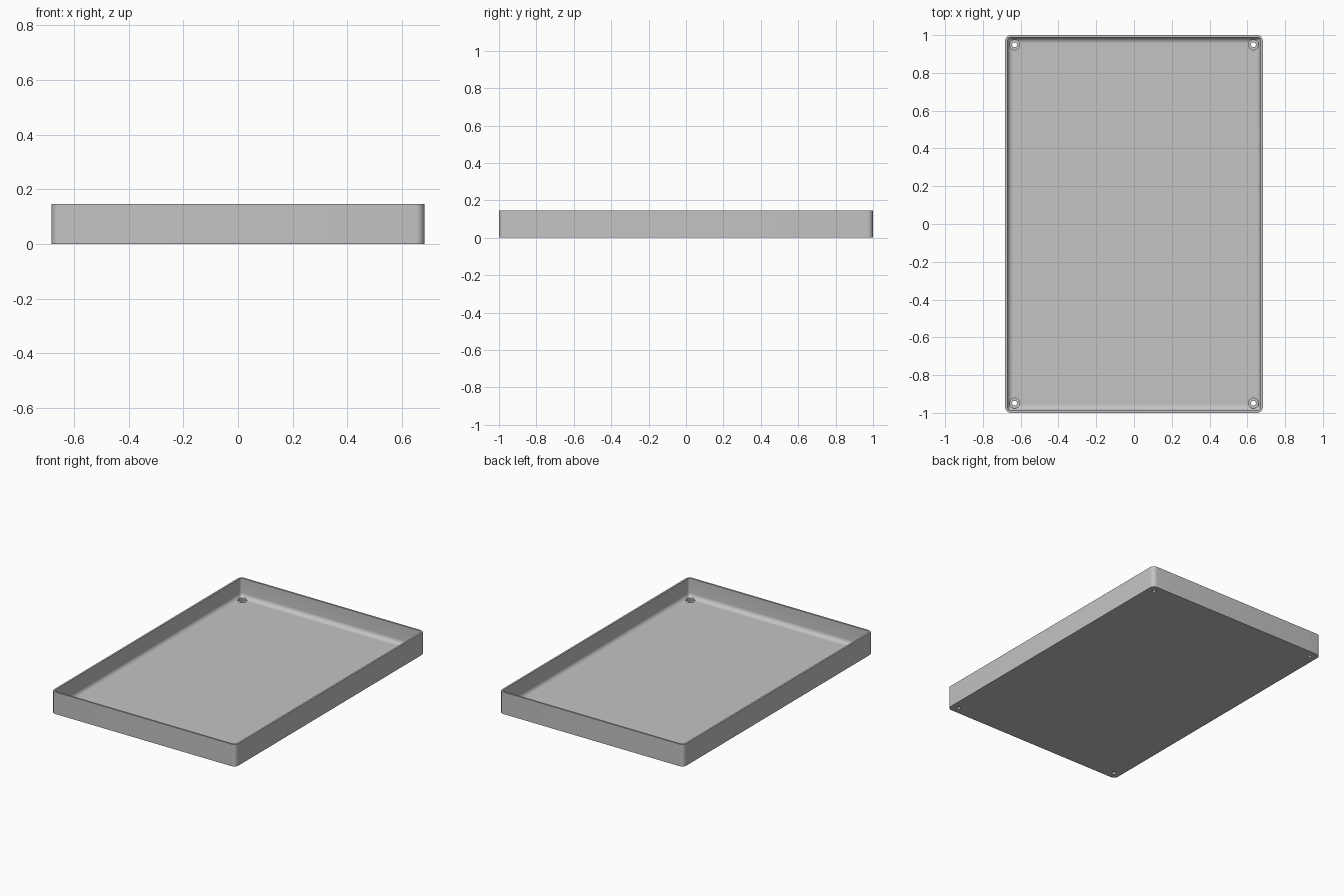
import bpy, bmesh, math

if "Cube" in bpy.data.objects:
    bpy.data.objects.remove(bpy.data.objects["Cube"])

HALF_X, HALF_Y, HEIGHT = 0.682, 1.0, 0.147
WALL, FLOOR, FILLET, CORNER = 0.012, 0.02, 0.03, 0.03
HOLE_X, HOLE_Y = 0.632, 0.949

grey = bpy.data.materials.new("light grey")
grey.use_nodes = True
colour = (0.55, 0.55, 0.55, 1)
grey.diffuse_color = colour
grey.node_tree.nodes["Principled BSDF"].inputs["Base Color"].default_value = colour


def rounded_loop(inset, z, steps=8):
    """Rounded rectangle, moved inwards by inset."""
    r = max(CORNER - inset, 0.002)
    points = []
    for quarter, (sx, sy) in enumerate([(1, 1), (-1, 1), (-1, -1), (1, -1)]):
        cx, cy = sx * (HALF_X - inset - r), sy * (HALF_Y - inset - r)
        for i in range(steps + 1):
            a = (quarter + i / steps) * math.pi / 2
            points.append((cx + r * math.cos(a), cy + r * math.sin(a), z))
    return points


def circle_loop(x, y, r, z, sides=32):
    angles = [math.tau * i / sides for i in range(sides)]
    return [(x + r * math.cos(a), y + r * math.sin(a), z) for a in angles]


def skin(bm, loops):
    """Bridge matching loops into a closed solid."""
    rings = [[bm.verts.new(p) for p in loop] for loop in loops]
    for low, high in zip(rings, rings[1:]):
        n = len(low)
        for i in range(n):
            j = (i + 1) % n
            bm.faces.new((low[i], low[j], high[j], high[i]))
    bm.faces.new(rings[0][::-1])
    bm.faces.new(rings[-1])


def make_object(name, bm):
    bmesh.ops.recalc_face_normals(bm, faces=bm.faces)
    mesh = bpy.data.meshes.new(name)
    bm.to_mesh(mesh)
    bm.free()
    mesh.materials.append(grey)
    obj = bpy.data.objects.new(name, mesh)
    bpy.context.collection.objects.link(obj)
    return obj


# Tray: outer wall, rim, inner wall, then the fillet down to the floor
profile = [(0, 0), (0, HEIGHT), (WALL, HEIGHT)]
for i in range(9):
    a = i / 8 * math.pi / 2
    profile.append((WALL + FILLET * (1 - math.cos(a)),
                    FLOOR + FILLET * (1 - math.sin(a))))
bm = bmesh.new()
skin(bm, [rounded_loop(inset, z) for inset, z in profile])
tray = make_object("tray", bm)

# Stepped screw holes in the four corners
bm = bmesh.new()
for sx in (-1, 1):
    for sy in (-1, 1):
        steps = [(0.013, -0.05), (0.013, 0.011), (0.027, 0.011), (0.027, 0.1)]
        skin(bm, [circle_loop(sx * HOLE_X, sy * HOLE_Y, r, z) for r, z in steps])
cutter = make_object("screw_hole_cutter", bm)
cutter.hide_render = True

cut = tray.modifiers.new("screw holes", "BOOLEAN")
cut.operation = "DIFFERENCE"
cut.solver = "EXACT"
cut.object = cutter

bpy.ops.object.select_all(action="DESELECT")
bpy.context.view_layer.objects.active = tray
tray.select_set(True)
bpy.ops.object.modifier_apply(modifier=cut.name)
bpy.data.objects.remove(cutter)
bpy.ops.object.shade_smooth_by_angle(angle=math.radians(35))
